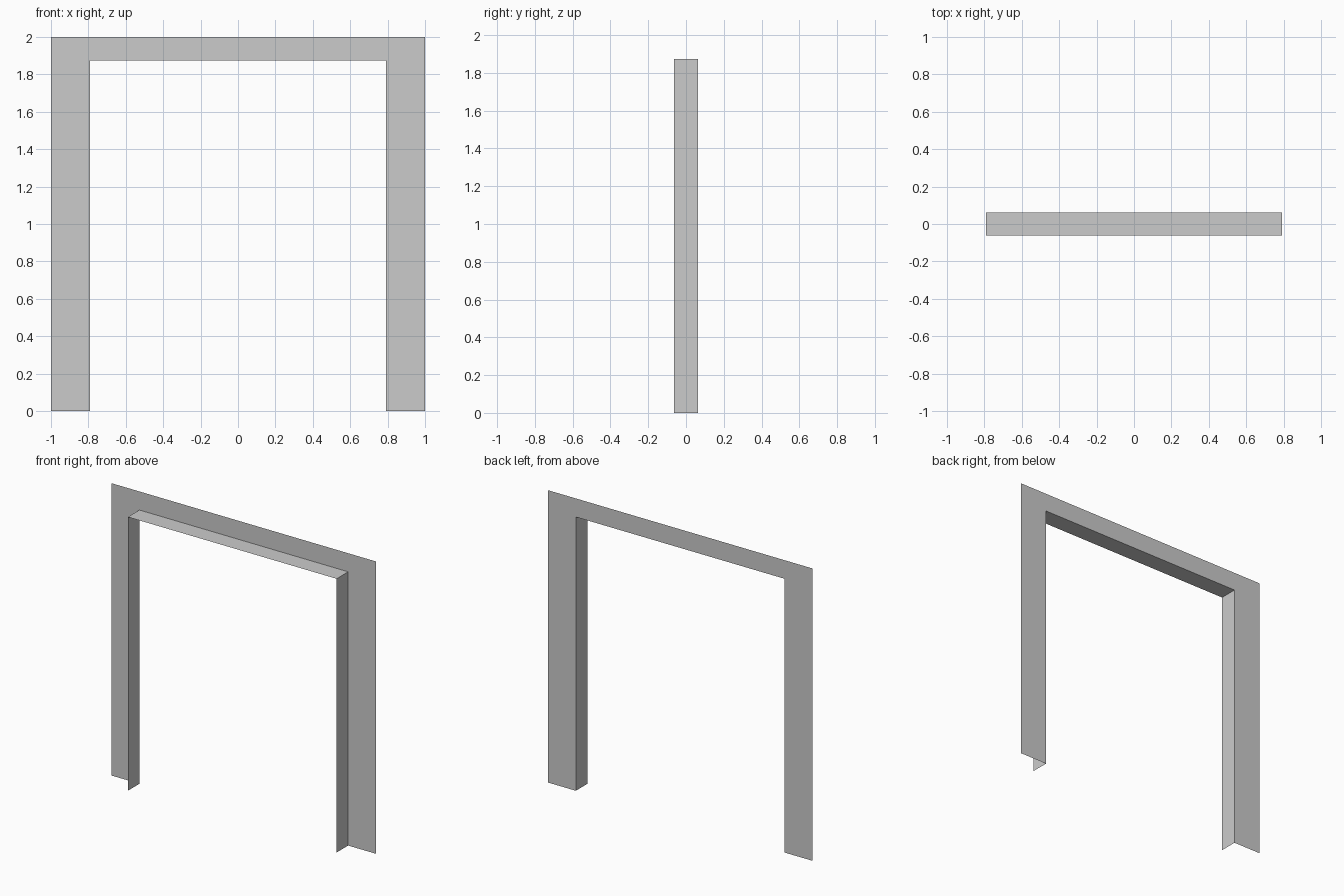
import bpy
import bmesh

cube = bpy.data.objects.get("Cube")
if cube:
    bpy.data.objects.remove(cube, do_unlink=True)

GREY = (0.6, 0.6, 0.6, 1.0)
HALF_DEPTH = 0.0625

mat = bpy.data.materials.new("plain_grey")
mat.use_nodes = True
mat.diffuse_color = GREY
mat.node_tree.nodes["Principled BSDF"].inputs["Base Color"].default_value = GREY


def arch(half_width, height, y):
    """Open outline running up one side, across the top and down the other."""
    return [(-half_width, y, 0), (-half_width, y, height),
            (half_width, y, height), (half_width, y, 0)]


def sheet(name, row_a, row_b):
    """Thin sheet bridging two matching outlines."""
    bm = bmesh.new()
    a = [bm.verts.new(p) for p in row_a]
    b = [bm.verts.new(p) for p in row_b]
    for i in range(len(a) - 1):
        bm.faces.new((a[i], a[i + 1], b[i + 1], b[i]))
    mesh = bpy.data.meshes.new(name)
    bm.to_mesh(mesh)
    bm.free()
    mesh.materials.append(mat)
    obj = bpy.data.objects.new(name, mesh)
    bpy.context.collection.objects.link(obj)
    return obj


outer = arch(1.0, 2.0, HALF_DEPTH)
inner = arch(0.79, 1.873, HALF_DEPTH)
lip = arch(0.79, 1.873, -HALF_DEPTH)

# Flat trim on the back, and the lining that runs forward from its opening
sheet("door_trim", outer, inner)
sheet("door_lining", inner, lip)
